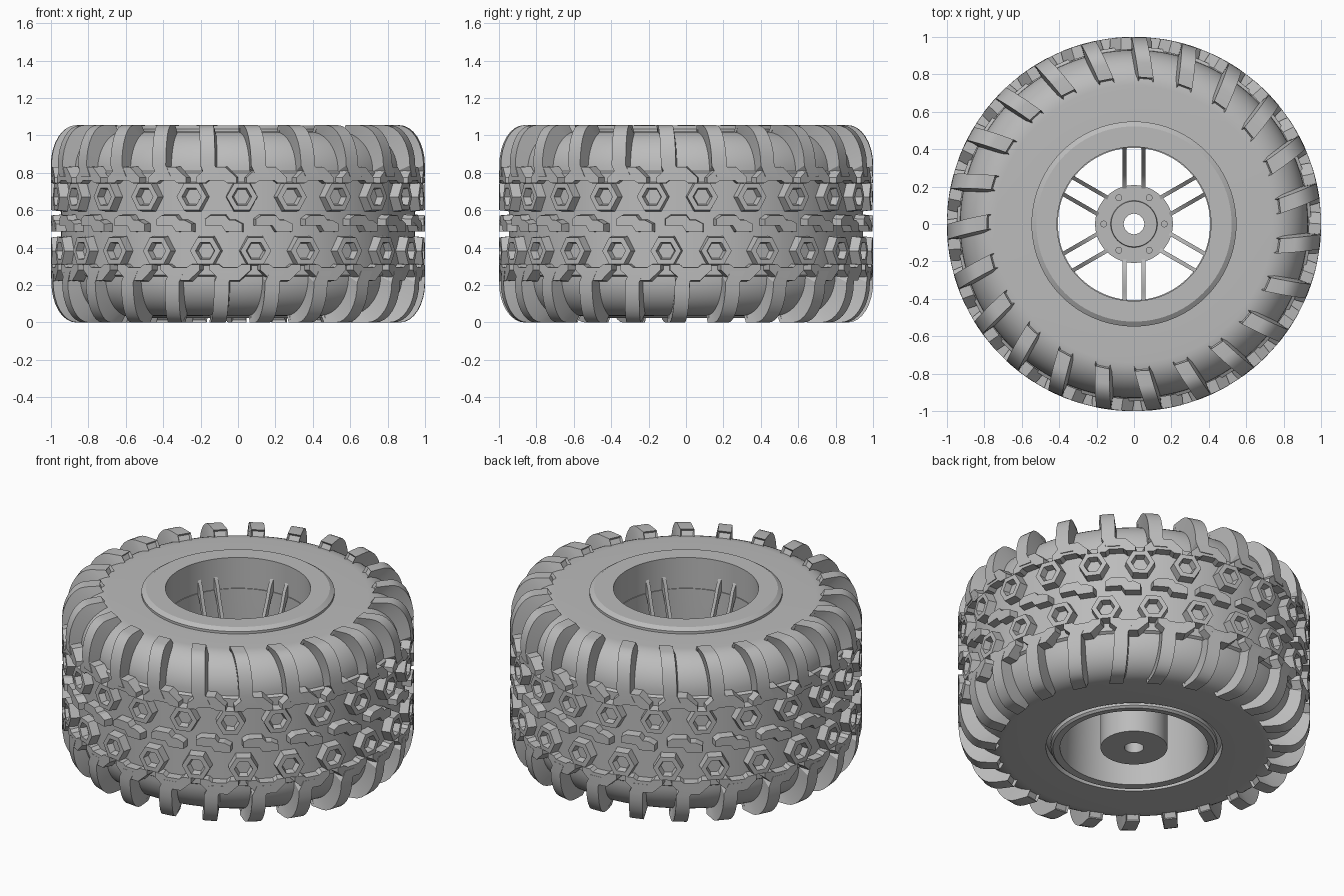
import bpy, bmesh, math
from math import cos, sin, radians, pi

if "Cube" in bpy.data.objects:
    bpy.data.objects.remove(bpy.data.objects["Cube"], do_unlink=True)

HEIGHT = 1.055
COUNT = 23
STEP = 2 * pi / COUNT
LOWER_SHIFT = radians(4.3)

grey = bpy.data.materials.new("plain grey")
grey.use_nodes = True
grey.diffuse_color = (0.5, 0.5, 0.5, 1)
grey.node_tree.nodes["Principled BSDF"].inputs["Base Color"].default_value = grey.diffuse_color


def finish(bm, name, smooth=None):
    bmesh.ops.recalc_face_normals(bm, faces=bm.faces)
    mesh = bpy.data.meshes.new(name)
    bm.to_mesh(mesh)
    bm.free()
    mesh.materials.append(grey)
    obj = bpy.data.objects.new(name, mesh)
    bpy.context.collection.objects.link(obj)
    if smooth:
        bpy.ops.object.select_all(action='DESELECT')
        obj.select_set(True)
        bpy.context.view_layer.objects.active = obj
        bpy.ops.object.shade_smooth_by_angle(angle=radians(smooth))
    return obj


def polar(r, a, z, t=0):
    """Point at radius r and angle a, moved sideways by t."""
    return (r * cos(a) - t * sin(a), r * sin(a) + t * cos(a), z)


def bridge(bm, low, high):
    n = len(low)
    for i in range(n):
        j = (i + 1) % n
        bm.faces.new((low[i], low[j], high[j], high[i]))


def lathe(name, profile, segments=96, smooth=30):
    """Spin a closed (radius, z) profile around the z axis."""
    bm = bmesh.new()
    rings = [[bm.verts.new(polar(r, 2 * pi * k / segments, z)) for r, z in profile]
             for k in range(segments)]
    for k in range(segments):
        bridge(bm, rings[k], rings[(k + 1) % segments])
    return finish(bm, name, smooth)


def arc(cr, cz, rr, rz, steps):
    """Quarter ellipse from the top round to the side."""
    return [(cr + rr * sin(pi / 2 * i / steps), cz + rz * cos(pi / 2 * i / steps))
            for i in range(steps + 1)]


def sweep(bm, sections, pocket=0):
    """Join four-cornered sections into a bar, optionally with a pocket in its end."""
    loops = [[bm.verts.new(p) for p in s] for s in sections]
    for a, b in zip(loops, loops[1:]):
        bridge(bm, a, b)
    end = bm.faces.new(loops[0])
    bm.faces.new(loops[-1])
    if pocket:
        bm.normal_update()
        bmesh.ops.recalc_face_normals(bm, faces=bm.faces)
        bmesh.ops.inset_region(bm, faces=[end], thickness=0.009, depth=-pocket)


def block(bm, outline, a, zc, levels, flip=False):
    """Tread block: an outline wrapped on the tyre, stacked through (scale, radius) levels."""
    loops = []
    for scale, r in levels:
        loop = []
        for s, dz in outline:
            z = zc + dz * scale
            loop.append(bm.verts.new(polar(r, a + s * scale, HEIGHT - z if flip else z)))
        loops.append(loop)
    for low, high in zip(loops, loops[1:]):
        bridge(bm, low, high)
    bm.faces.new(loops[-1])


# Tyre carcass: rounded shoulders and a slightly raised tread band
upper = [(0.5, 1.02)] + arc(0.74, 0.81, 0.19, 0.21, 12) + [(0.947, 0.80)]
lathe("tyre_body", upper + [(r, HEIGHT - z) for r, z in reversed(upper)], 138)

# Rim barrel with a broad front lip and narrow rear lip
lathe("rim", [(0.548, 1.01), (0.548, 1.035), (0.522, 1.052), (0.412, 1.052),
              (0.412, 0.86), (0.407, 0.86), (0.407, 0.45), (0.42, 0.03),
              (0.46, 0.025), (0.473, 0.036), (0.473, 0.06), (0.51, 0.1)])

# Hub with centre bore and raised boss
lathe("hub", [(0.055, 0.03), (0.19, 0.03), (0.19, 0.5), (0.208, 0.5), (0.208, 0.56),
              (0.125, 0.56), (0.122, 0.58), (0.055, 0.58)], 64)

# Wheel bolts
bm = bmesh.new()
for k in range(6):
    a = k * pi / 3
    made = bmesh.ops.create_cone(bm, cap_ends=True, segments=16, radius1=0.018,
                                 radius2=0.018, depth=0.03)
    bmesh.ops.translate(bm, verts=made["verts"], vec=polar(0.162, a, 0.565))
finish(bm, "wheel_bolts", 30)

# Six pairs of curved spokes
path = [(0.17, 0.55), (0.22, 0.575), (0.27, 0.63), (0.32, 0.72), (0.36, 0.82),
        (0.385, 0.9), (0.415, 0.95)]
bm = bmesh.new()
for k in range(6):
    a = pi / 6 + k * pi / 3
    for side in (-1, 1):
        sections = []
        for r, z in path:
            t0, t1 = side * 0.041, side * 0.062
            sections.append([polar(r, a, z - 0.08, t0), polar(r, a, z - 0.08, t1),
                             polar(r, a, z, t1), polar(r, a, z, t0)])
        sweep(bm, sections)
finish(bm, "spokes", 30)

# Shoulder lugs, curving from the sidewall onto the tread
outer = [(0.785, HEIGHT)] + arc(0.865, 0.84, 0.135, 0.215, 8) + [(1.0, 0.78)]
inner = [(0.76, 1.015)] + arc(0.77, 0.8, 0.14, 0.19, 8) + [(0.92, 0.78)]
for name, flip in (("upper_lugs", False), ("lower_lugs", True)):
    bm = bmesh.new()
    for k in range(COUNT):
        start = radians(273.1) + k * STEP + (LOWER_SHIFT if flip else 0)
        sections = []
        for (ro, zo), (ri, zi) in zip(outer, inner):
            a = start + radians(3.2) * (ro - 0.785) / 0.215
            if zo < 0.8:
                a += radians(1.6)
            w = 0.04
            if flip:
                zo, zi = HEIGHT - zo, HEIGHT - zi
            sections.append([polar(ri, a, zi, -w), polar(ri, a, zi, w),
                             polar(ro, a, zo, w), polar(ro, a, zo, -w)])
        piece = bmesh.new()
        sweep(piece, sections, pocket=0.015)
        part = bpy.data.meshes.new("lug_piece")
        piece.to_mesh(part)
        piece.free()
        bm.from_mesh(part)
        bpy.data.meshes.remove(part)
    finish(bm, name, 30)

# Outlines of the tread blocks
foot = [(-0.05, 0.05), (0.05, 0.05), (0.11, -0.005), (0.11, -0.035), (0.06, -0.035),
        (0.04, -0.02), (-0.04, -0.02), (-0.06, -0.035), (-0.11, -0.035), (-0.11, -0.005)]
knob = [(0.085 * cos(i * pi / 3), 0.085 * sin(i * pi / 3)) for i in range(6)]
zigzag = [(-0.1, 0.0), (-0.01, 0.0), (0.01, -0.03), (0.1, -0.03), (0.1, 0.01),
          (0.06, 0.03), (0.03, 0.03), (0.01, 0.055), (-0.07, 0.055), (-0.1, 0.035)]

plain = [(1.1, 0.935), (1.0, 1.0)]
hollow = [(1.08, 0.935), (0.97, 1.0), (0.62, 1.0), (0.52, 0.96)]

# Lug feet and hollow hexagonal knobs, mirrored to both halves
for name, outline, angle, z, levels in (("feet", foot, 278.9, 0.78, plain),
                                        ("hex_knobs", knob, 271.2, 0.672, hollow)):
    for half, flip in (("upper", False), ("lower", True)):
        bm = bmesh.new()
        for k in range(COUNT):
            a = radians(angle) + k * STEP + (LOWER_SHIFT if flip else 0)
            block(bm, outline, a, z, levels, flip)
        finish(bm, half + "_" + name)

# Zigzag blocks along the middle of the tread
bm = bmesh.new()
for k in range(COUNT):
    block(bm, zigzag, radians(281.2) + k * STEP, HEIGHT / 2 - 0.01, plain)
finish(bm, "centre_blocks")
